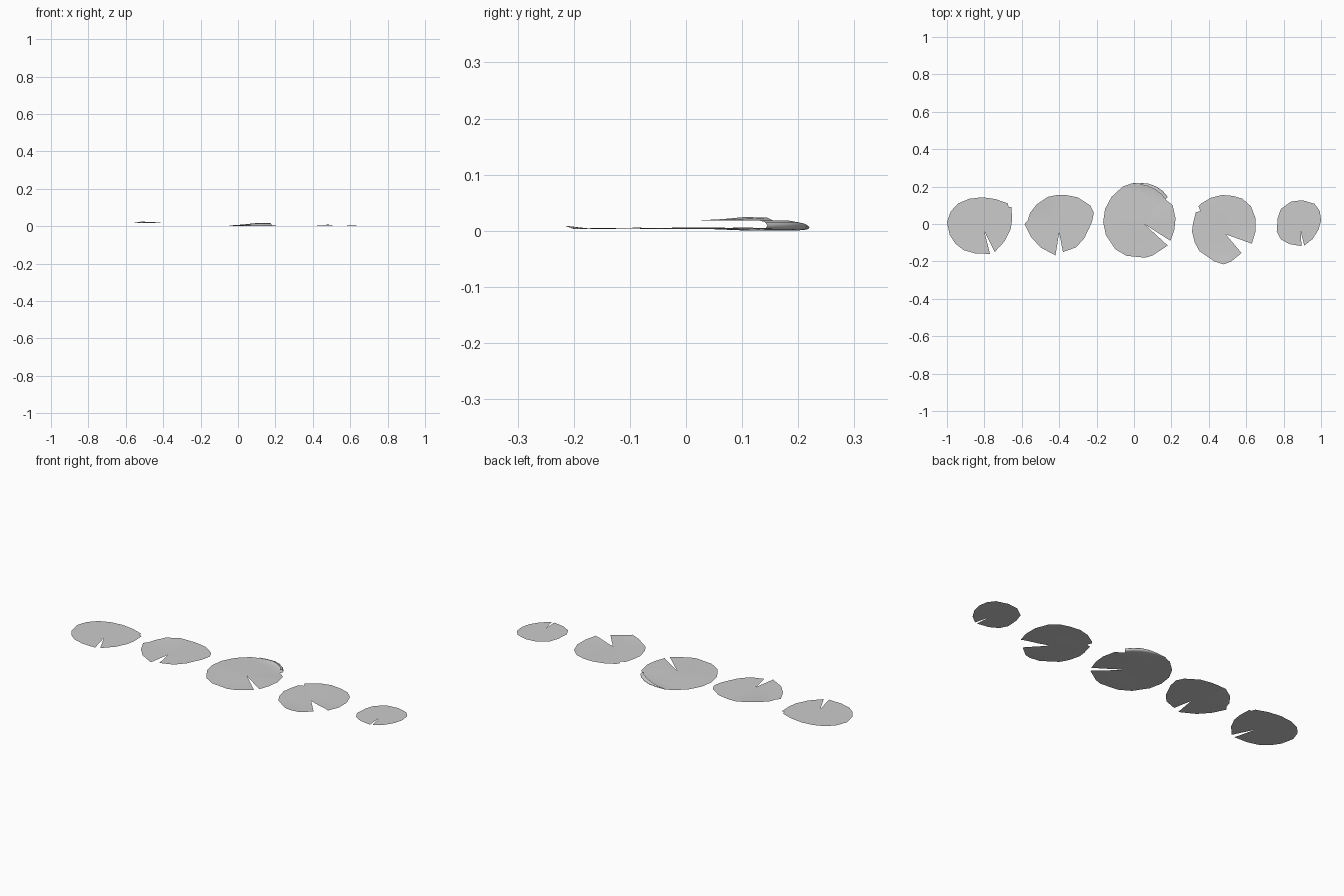
import bpy, bmesh, math
from mathutils import Vector


def make_pad(name, apex, rim, z, bumps=(), roll=()):
    """Thin leaf sheet: rings from the notch apex out to the rim.
    bumps: (x, y, height, radius); roll: (rim index, strength) of a rolled-over edge."""
    bm = bmesh.new()
    roll = dict(roll)
    a = Vector(apex)

    def vert(p, dz=0.0):
        h = z + dz
        for bx, by, height, radius in bumps:
            d = math.hypot(p.x - bx, p.y - by) / radius
            if d < 1:
                h += height * (1 - d * d) ** 2
        return bm.verts.new((p.x, p.y, h))

    centre = vert(a)
    rows = []
    for i, pt in enumerate(rim):
        p = Vector(pt)
        out = (p - a).normalized()
        s = roll.get(i, 0.0)
        base = p - out * 0.018 * s
        row = [vert(a.lerp(base, t), -0.003 * s * t) for t in (0.4, 0.75, 1.0)]
        if i in roll:
            # half-circle lip going out, up and back over the leaf
            for ang in (-45, 0, 45, 90):
                c, sn = math.cos(math.radians(ang)), math.sin(math.radians(ang))
                row.append(vert(base + out * 0.018 * s * c, s * (0.006 + 0.009 * sn)))
        rows.append(row)

    for r0, r1 in zip(rows, rows[1:]):
        bm.faces.new((centre, r0[0], r1[0]))
        for k in range(min(len(r0), len(r1)) - 1):
            bm.faces.new((r0[k], r0[k + 1], r1[k + 1], r1[k]))

    mesh = bpy.data.meshes.new(name)
    bm.to_mesh(mesh)
    bm.free()
    obj = bpy.data.objects.new(name, mesh)
    bpy.context.collection.objects.link(obj)
    for poly in mesh.polygons:
        poly.use_smooth = True
    return obj


# Left leaf, flat, with a small nick at the upper right
make_pad("leaf_far_left", (-0.80, -0.04), [
    (-0.745, -0.15), (-0.69, -0.09), (-0.66, -0.03), (-0.652, 0.02), (-0.655, 0.09),
    (-0.67, 0.09), (-0.675, 0.11), (-0.74, 0.133), (-0.81, 0.143), (-0.88, 0.135),
    (-0.94, 0.11), (-0.98, 0.067), (-1.0, 0.01), (-0.985, -0.06), (-0.955, -0.105),
    (-0.91, -0.14), (-0.85, -0.157), (-0.77, -0.16)], 0.003)

# Second leaf, floating slightly higher with a lifted upper-left rim
make_pad("leaf_left", (-0.40, -0.045), [
    (-0.38, -0.15), (-0.31, -0.125), (-0.265, -0.075), (-0.225, 0.01), (-0.215, 0.06),
    (-0.235, 0.1), (-0.30, 0.142), (-0.36, 0.154), (-0.41, 0.155), (-0.46, 0.145),
    (-0.52, 0.105), (-0.555, 0.06), (-0.568, 0.02), (-0.585, 0.0), (-0.55, -0.07),
    (-0.50, -0.125), (-0.42, -0.168)], 0.018, bumps=[(-0.50, 0.13, 0.008, 0.10)])

# Large middle leaf with its back-right edge rolled over
make_pad("leaf_middle", (0.055, 0.0), [
    (0.195, -0.09), (0.216, -0.03), (0.222, 0.03), (0.207, 0.1), (0.18, 0.145),
    (0.155, 0.175), (0.12, 0.2), (0.08, 0.215), (0.03, 0.22), (-0.02, 0.217),
    (-0.06, 0.2), (-0.12, 0.145), (-0.155, 0.08), (-0.165, 0.01), (-0.15, -0.06),
    (-0.1, -0.135), (-0.04, -0.17), (0.06, -0.18), (0.1, -0.168), (0.18, -0.115)],
    0.003, bumps=[(0.0, 0.02, 0.003, 0.15)],
    roll=[(4, 1.0), (5, 1.0), (6, 1.0), (7, 0.8), (8, 0.45), (9, 0.15)])

# Fourth leaf with a wide notch, an upper-left nick and a lifted front tip
make_pad("leaf_right", (0.49, -0.055), [
    (0.63, -0.105), (0.65, -0.04), (0.65, 0.03), (0.625, 0.095), (0.58, 0.135),
    (0.53, 0.15), (0.47, 0.155), (0.41, 0.14), (0.36, 0.11), (0.345, 0.095),
    (0.355, 0.07), (0.33, 0.062), (0.315, 0.0), (0.31, -0.04), (0.325, -0.1),
    (0.35, -0.145), (0.43, -0.2), (0.48, -0.216), (0.52, -0.2), (0.575, -0.155)],
    0.003, bumps=[(0.48, -0.22, 0.006, 0.05), (0.60, -0.12, 0.004, 0.08),
                  (0.45, 0.11, 0.003, 0.1)])

# Small right leaf, flat, with a hairline notch
make_pad("leaf_far_right", (0.89, -0.035), [
    (0.91, -0.115), (0.955, -0.08), (0.987, -0.03), (1.0, 0.02), (0.993, 0.07),
    (0.965, 0.108), (0.9, 0.127), (0.84, 0.12), (0.785, 0.08), (0.768, 0.03),
    (0.763, -0.04), (0.785, -0.082), (0.83, -0.107), (0.896, -0.118)], 0.003)
